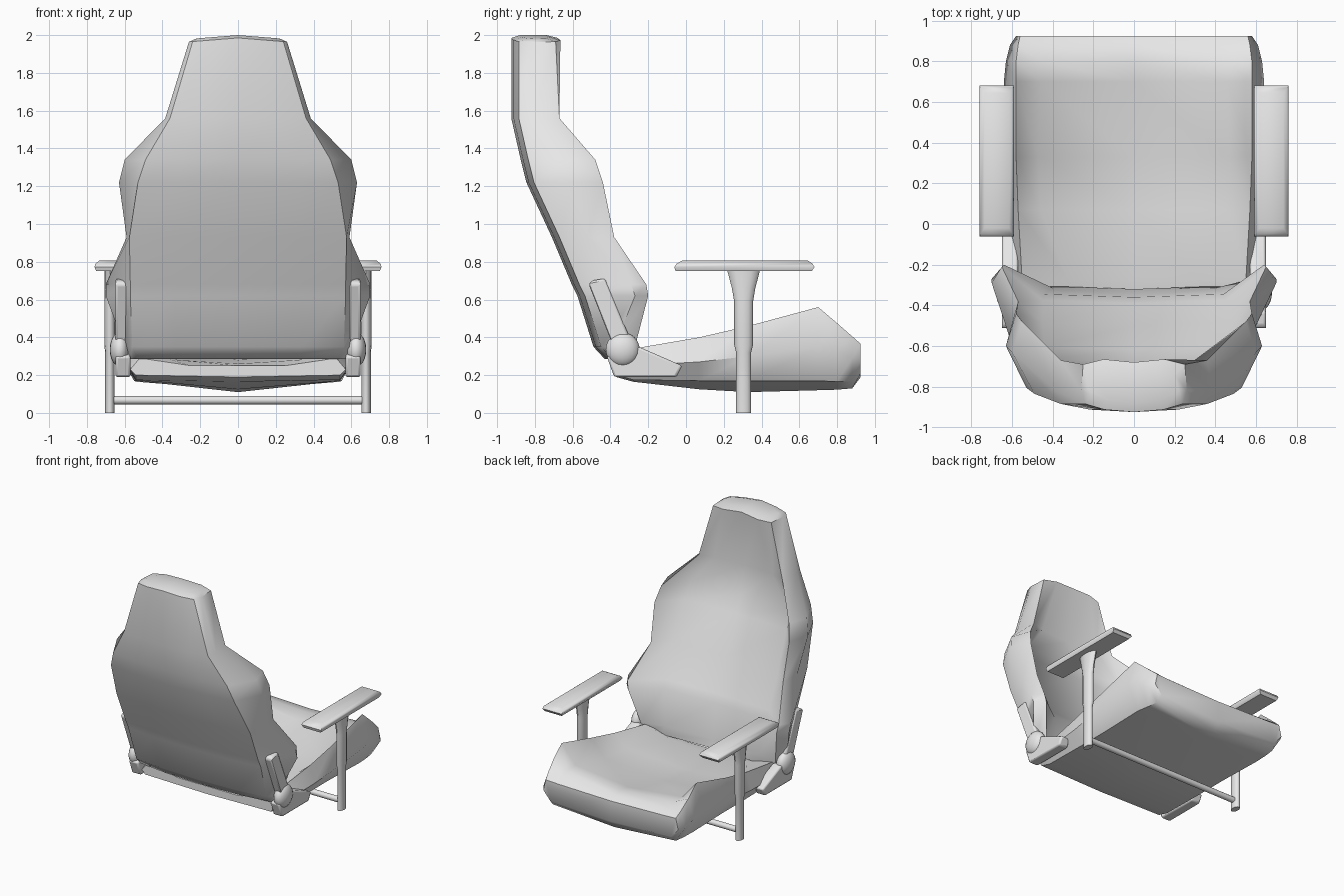
import bpy, bmesh, math

if "Cube" in bpy.data.objects:
    bpy.data.objects.remove(bpy.data.objects["Cube"])

grey = bpy.data.materials.new("light_grey")
grey.diffuse_color = (0.8, 0.8, 0.8, 1)
grey.use_nodes = True
grey.node_tree.nodes["Principled BSDF"].inputs["Base Color"].default_value = grey.diffuse_color


def finish(name, bm, angle=50, mirror=False, bevel=0):
    bmesh.ops.recalc_face_normals(bm, faces=bm.faces)
    mesh = bpy.data.meshes.new(name)
    bm.to_mesh(mesh)
    bm.free()
    mesh.materials.append(grey)
    mesh.shade_smooth()
    mesh.set_sharp_from_angle(angle=math.radians(angle))
    ob = bpy.data.objects.new(name, mesh)
    bpy.context.collection.objects.link(ob)
    if bevel:
        b = ob.modifiers.new("bevel", 'BEVEL')
        b.width, b.segments = bevel, 2
    if mirror:
        m = ob.modifiers.new("mirror", 'MIRROR')
        m.use_mirror_merge = False
    return ob


def loft(rings):
    """Skin a list of closed rings and cap both ends."""
    bm = bmesh.new()
    vs = [[bm.verts.new(p) for p in r] for r in rings]
    n = len(vs[0])
    for a, b in zip(vs, vs[1:]):
        for i in range(n):
            j = (i + 1) % n
            bm.faces.new((a[i], a[j], b[j], b[i]))
    caps = [bm.faces.new(vs[0]), bm.faces.new(vs[-1])]
    bmesh.ops.triangulate(bm, faces=caps)
    return bm


def symmetric(half):
    """Close a half section that starts and ends on the centre plane."""
    return half + [(-x, y, z) for x, y, z in reversed(half[1:-1])]


# Backrest: z, back edge x, back y, outer x y, bolster tip x y, inner x, centre y
back_rows = [
    (.285, .53, -.43, .57, -.38, .56, -.32, .42, -.32),
    (.35, .56, -.49, .60, -.38, .58, -.27, .40, -.33),
    (.62, .57, -.575, .70, -.27, .64, -.20, .44, -.36),
    (.68, .57, -.605, .70, -.29, .65, -.21, .45, -.39),
    (.93, .575, -.71, .59, -.52, .57, -.38, .45, -.50),
    (1.22, .53, -.845, .63, -.60, .58, -.44, .44, -.62),
    (1.34, .49, -.875, .60, -.63, .55, -.48, .42, -.68),
    (1.56, .36, -.925, .385, -.82, .36, -.67, .25, -.72),
    (1.985, .24, -.925, .26, -.82, .25, -.69, .15, -.68),
    (2.0, .21, -.88, .22, -.82, .20, -.74, .12, -.74),
]
rings = []
for z, xb, yb, xo, yo, xt, yt, xi, yc in back_rows:
    drop = .08 if z > 1.9 else 0
    half = [(0, yb), (xb * .6, yb + .012), (xb, yb + .04), (xo, yo),
            (xt, yt), (xi, yc + .015), (0, yc)]
    rings.append(symmetric([(x, y, z - drop * x) for x, y in half]))
finish("backrest", loft(rings))

# Seat: y, bottom centre z, bottom edge x z, side x z, bolster top x z, inner x z, centre z
seat_rows = [
    (-.37, .19, .54, .20, .57, .23, .52, .29, .25, .25, .25),
    (-.28, .165, .54, .175, .59, .25, .55, .34, .32, .28, .26),
    (.07, .125, .54, .17, .61, .27, .57, .40, .46, .31, .28),
    (.33, .11, .54, .17, .625, .30, .58, .46, .47, .33, .29),
    (.70, .12, .55, .17, .64, .35, .58, .56, .46, .42, .37),
    (.80, .123, .54, .165, .63, .33, .58, .475, .46, .42, .39),
    (.88, .13, .53, .165, .61, .29, .57, .405, .45, .395, .38),
    (.925, .19, .52, .21, .58, .28, .56, .365, .45, .36, .35),
]
rings = []
for y, zb, xe, ze, xo, zo, xt, zt, xi, zi, zc in seat_rows:
    half = [(0, zb), (xe, ze), (xo, zo), (xt, zt), (xi, zi), (0, zc)]
    rings.append(symmetric([(x, y, z) for x, z in half]))
finish("seat", loft(rings))

# Armrest pads with chamfered rims
pad = [(.75, .605, .75, -.055, .665), (.772, .59, .76, -.062, .68),
       (.79, .595, .755, -.05, .67), (.806, .615, .735, -.02, .645)]
finish("armrest_pad", loft([[(x0, y0, z), (x1, y0, z), (x1, y1, z), (x0, y1, z)]
                            for z, x0, x1, y0, y1 in pad]), mirror=True)

# Armrest posts, flaring under the pad
post = [(0, .025, .04), (.32, .025, .04), (.36, .03, .05), (.59, .03, .05),
        (.66, .03, .062), (.76, .03, .088)]
turn = [i * math.tau / 12 for i in range(12)]
finish("armrest_post", loft([[(.678 + rx * math.cos(a), .305 + ry * math.sin(a), z)
                              for a in turn] for z, rx, ry in post]), mirror=True)

# Crossbar joining the posts
finish("crossbar", loft([[(x, .305 + .022 * math.cos(a), .067 + .022 * math.sin(a))
                          for a in turn] for x in (-.66, .66)]))


# Recliner hinges: upper strip, lower bracket and round cover
def plate(name, outline, x0, x1):
    bm = loft([[(x, y, z) for y, z in outline] for x in (x0, x1)])
    finish(name, bm, 40, True, .012)


plate("hinge_strip", [(-.515, .68), (-.50, .70), (-.43, .712), (-.29, .38), (-.38, .34)],
      .585, .648)
plate("hinge_bracket", [(-.38, .19), (-.05, .19), (-.02, .25), (-.25, .35), (-.42, .30)],
      .57, .648)
bm = bmesh.new()
bmesh.ops.create_uvsphere(bm, u_segments=20, v_segments=12, radius=.09)
for v in bm.verts:
    v.co = (v.co.x * .6 + .625, v.co.y - .335, v.co.z + .335)
finish("hinge_cover", bm, mirror=True)
